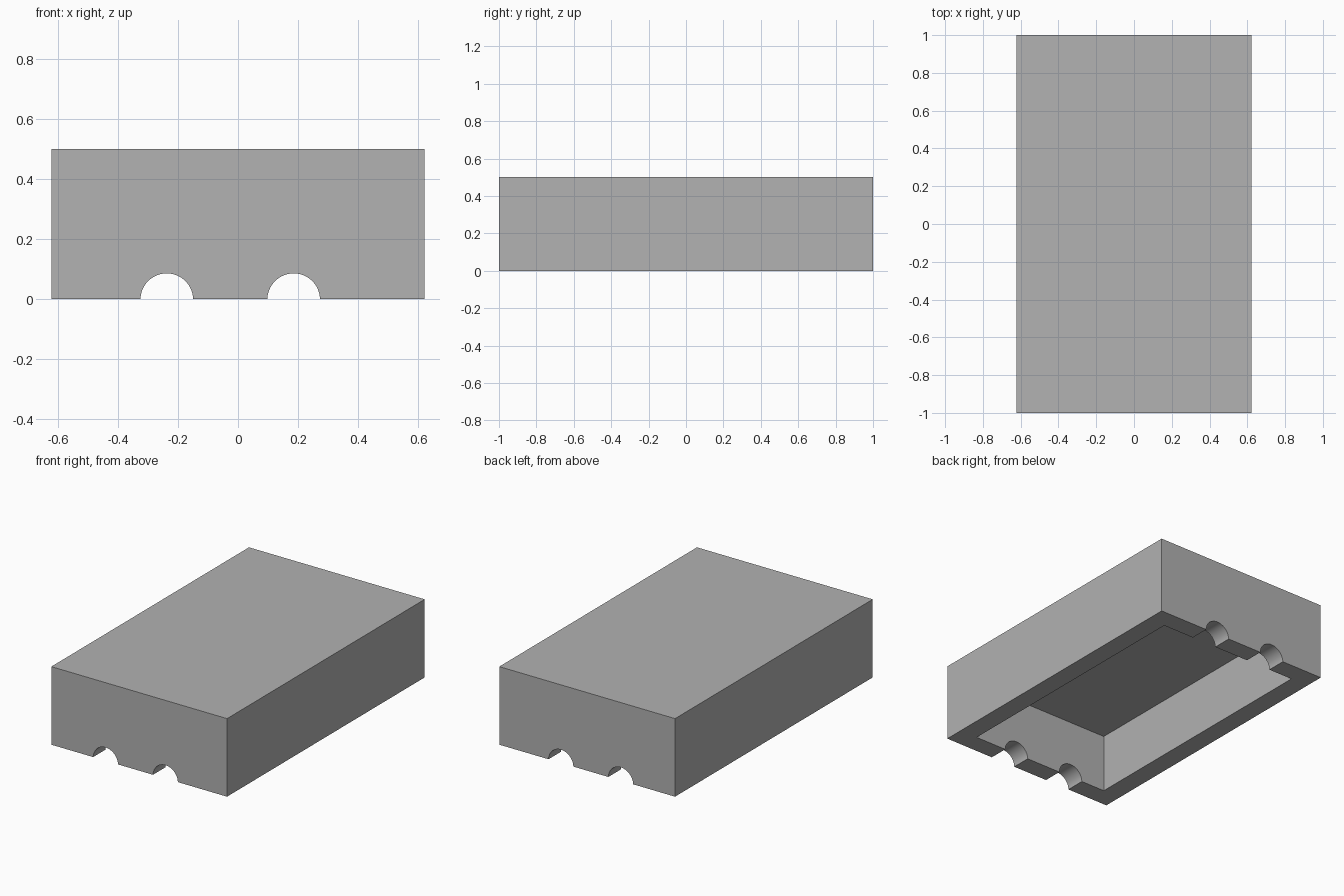
import bpy
import math

WIDTH, LENGTH, HEIGHT, WALL = 1.245, 2.0, 0.5, 0.125
NOTCH_RADIUS = 0.088
NOTCH_CENTRES = (-0.238, 0.186)

default_cube = bpy.data.objects.get("Cube")
if default_cube:
    bpy.data.objects.remove(default_cube, do_unlink=True)

# Single grey material
grey = bpy.data.materials.new("plain_grey")
grey.use_nodes = True
colour = (0.445, 0.445, 0.445, 1)
grey.diffuse_color = colour
grey.node_tree.nodes["Principled BSDF"].inputs["Base Color"].default_value = colour


def box(name, size, bottom):
    bpy.ops.mesh.primitive_cube_add(size=1, location=(0, 0, bottom + size[2] / 2))
    obj = bpy.context.object
    obj.name = name
    obj.scale = size
    bpy.ops.object.transform_apply(location=True, rotation=True, scale=True)
    obj.data.materials.append(grey)
    return obj


def cut(target, cutter):
    cutter.hide_render = True
    mod = target.modifiers.new("cut", 'BOOLEAN')
    mod.operation = 'DIFFERENCE'
    mod.solver = 'EXACT'
    mod.object = cutter
    bpy.context.view_layer.objects.active = target
    bpy.ops.object.modifier_apply(modifier=mod.name)
    bpy.data.objects.remove(cutter, do_unlink=True)


# Outer block
cover = box("box_cover", (WIDTH, LENGTH, HEIGHT), 0)

# Hollow, open at the bottom
drop = 0.1
hollow = (WIDTH - 2 * WALL, LENGTH - 2 * WALL, HEIGHT - WALL + drop)
cut(cover, box("hollow_cutter", hollow, -drop))

# Round notches through both end walls
for x in NOTCH_CENTRES:
    bpy.ops.mesh.primitive_cylinder_add(
        vertices=64, radius=NOTCH_RADIUS, depth=LENGTH + 0.2,
        location=(x, 0, -0.003), rotation=(math.pi / 2, 0, 0))
    notch = bpy.context.object
    notch.name = "notch_cutter"
    notch.data.materials.append(grey)
    cut(cover, notch)

# Smooth the notches, keep the box edges sharp
bpy.ops.object.select_all(action='DESELECT')
cover.select_set(True)
bpy.context.view_layer.objects.active = cover
bpy.ops.object.shade_smooth_by_angle(angle=math.radians(30))
